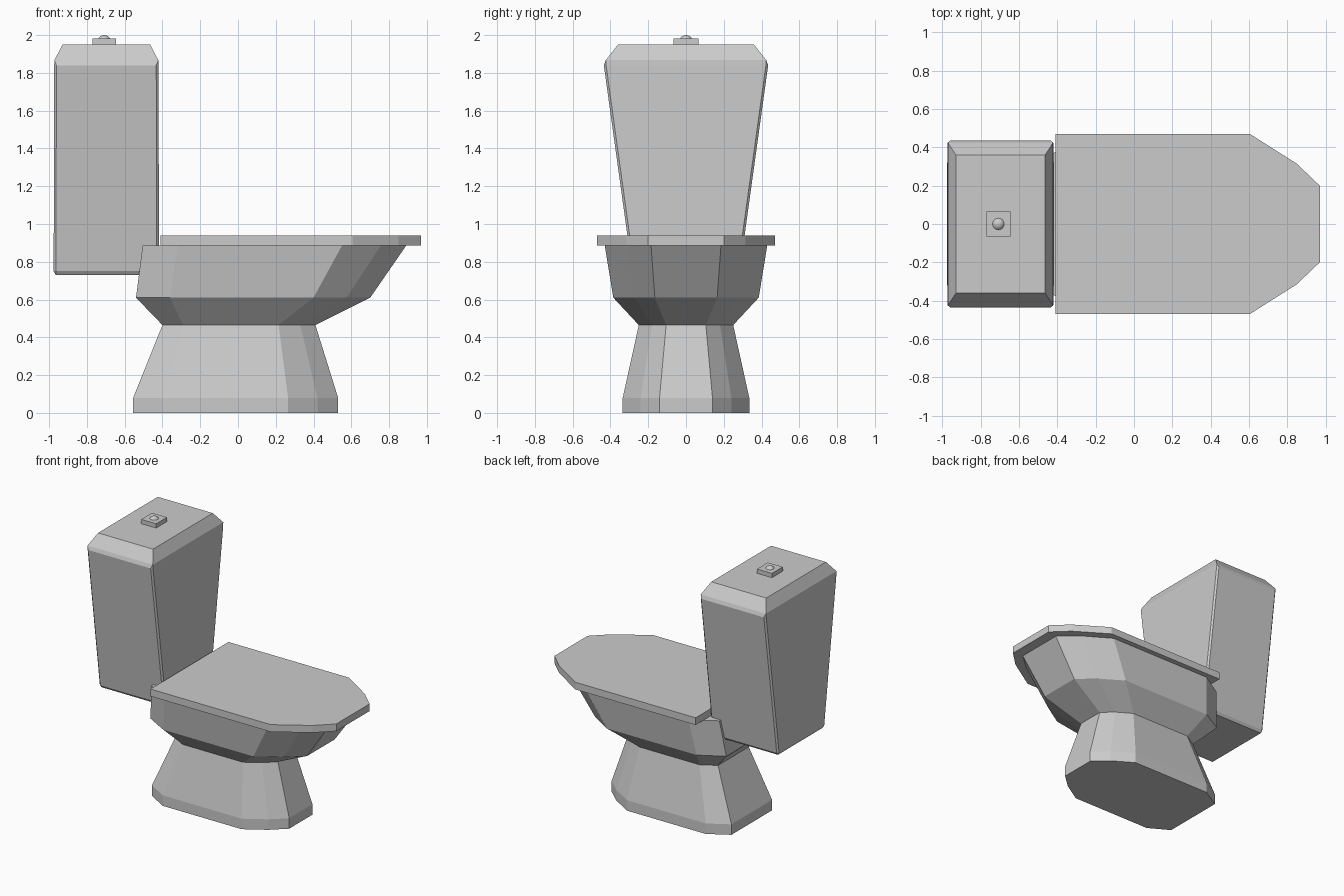
import bpy, bmesh

if "Cube" in bpy.data.objects:
    bpy.data.objects.remove(bpy.data.objects["Cube"])


def loft(name, rings):
    """Join stacked rings of 3D points with flat faces and cap both ends."""
    bm = bmesh.new()
    loops = [[bm.verts.new(p) for p in ring] for ring in rings]
    n = len(loops[0])
    for lo, hi in zip(loops, loops[1:]):
        for i in range(n):
            j = (i + 1) % n
            bm.faces.new((lo[i], lo[j], hi[j], hi[i]))
    bm.faces.new(loops[0][::-1])
    bm.faces.new(loops[-1])
    bmesh.ops.remove_doubles(bm, verts=bm.verts, dist=0.0005)
    bmesh.ops.recalc_face_normals(bm, faces=bm.faces)
    me = bpy.data.meshes.new(name)
    bm.to_mesh(me)
    bm.free()
    ob = bpy.data.objects.new(name, me)
    bpy.context.collection.objects.link(ob)
    return ob


def mirrored(half, z):
    """Full outline from the +y half, listed nose to back."""
    return [(x, y, z) for x, y in half] + [(x, -y, z) for x, y in reversed(half)]


def chamfered_rect(cx, hx, hy, c, z):
    """Rectangle with corners cut by c."""
    return mirrored([(cx + hx, hy - c), (cx + hx - c, hy),
                     (cx - hx + c, hy), (cx - hx, hy - c)], z)


# Pedestal: flared foot
foot = [(0.53, 0.14), (0.42, 0.24), (0.265, 0.335), (-0.40, 0.335), (-0.555, 0.245)]
neck = [(0.41, 0.105), (0.33, 0.18), (0.215, 0.25), (-0.29, 0.25), (-0.40, 0.185)]
loft("pedestal", [mirrored(foot, 0), mirrored(foot, 0.08), mirrored(neck, 0.465)])

# Bowl: widens in two steps
belly = [(0.70, 0.165), (0.575, 0.275), (0.40, 0.385), (-0.36, 0.385), (-0.54, 0.285)]
rim = [(0.89, 0.185), (0.755, 0.305), (0.55, 0.43), (-0.32, 0.43), (-0.505, 0.32)]
loft("bowl", [mirrored(neck, 0.465), mirrored(belly, 0.61), mirrored(rim, 0.885)])

# Lid: flat slab with pointed nose
lid = [(0.97, 0.20), (0.85, 0.315), (0.605, 0.47), (-0.41, 0.47)]
loft("lid", [mirrored(lid, 0.885), mirrored(lid, 0.94)])

# Tank: tapered box with bevelled edges
tank = [(0.268, 0.270, 0.0, 0.73), (0.279, 0.284, 0.012, 0.75),
        (0.276, 0.435, 0.012, 1.84), (0.275, 0.425, 0.0, 1.867),
        (0.232, 0.36, 0.0, 1.95)]
loft("tank", [chamfered_rect(-0.697, *t) for t in tank])

# Flush button: square plate and round dome
loft("button_plate", [chamfered_rect(-0.708, 0.063, 0.065, 0, z) for z in (1.95, 1.983)])
bpy.ops.mesh.primitive_uv_sphere_add(segments=24, ring_count=12, radius=0.036,
                                     location=(-0.708, 0, 1.964))
bpy.context.object.name = "button_dome"
bpy.ops.object.shade_smooth()
